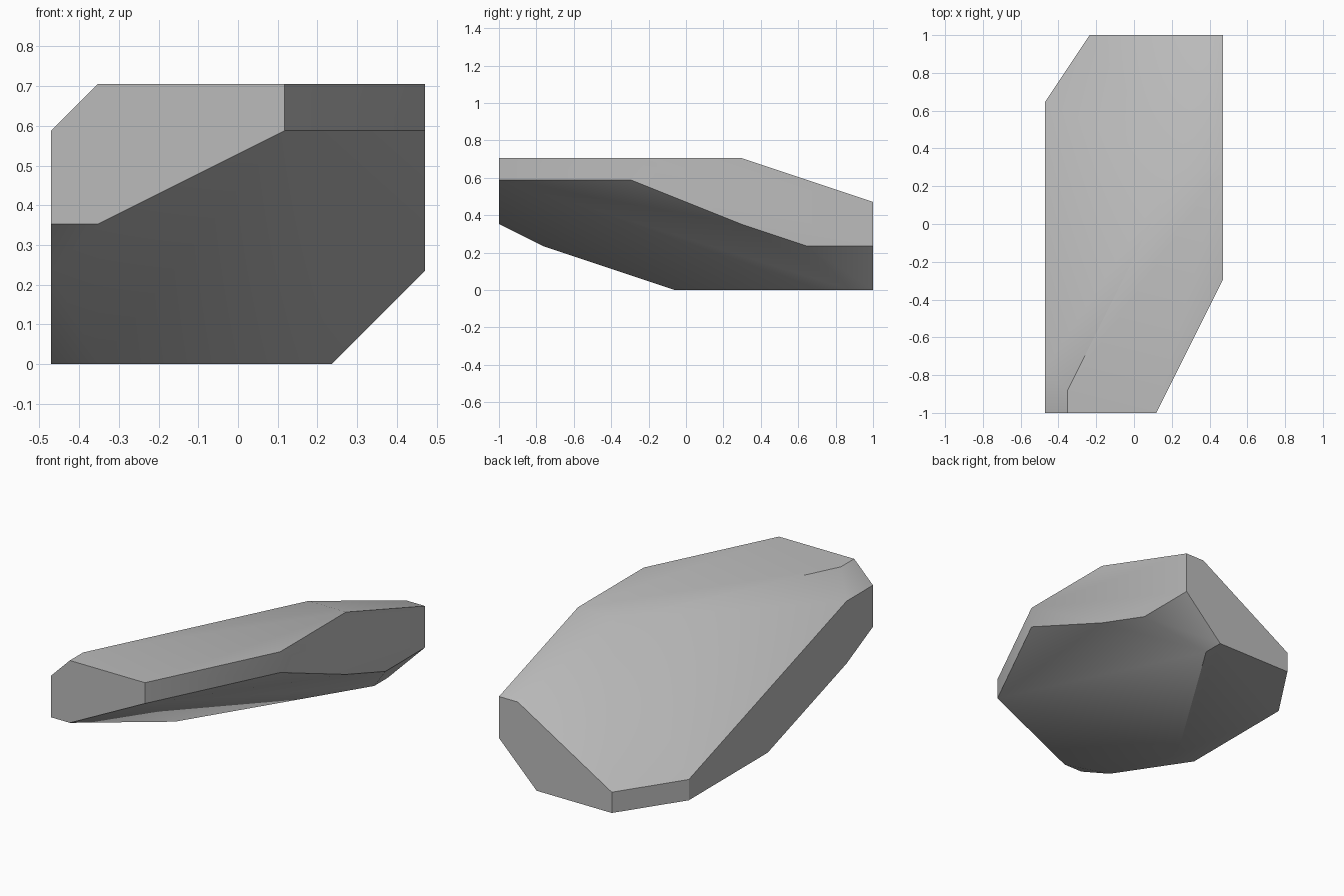
import bpy
import bmesh
import math
from mathutils import Vector

# Remove the default object
default_object = bpy.data.objects.get("Cube")
if default_object:
    bpy.data.objects.remove(default_object, do_unlink=True)

# The stone is chiselled on a regular grid; seventeen steps span its length
STEP = 2 / 17

# Plan corners (x, y) of the stone at each height, in grid steps
underside = [(2, 8.5), (-2, 8.5), (-4, 5.5), (-4, -.5), (-3, -.5), (2, 7.5)]
back_rim = [(-2, 8.5), (-4, 5.5)]
lower_bevel = [(4, 8.5), (4, 5.5), (-4, -6.5)]
front_lip = [(4, 2.5), (-3, -8.5), (-4, -8.5)]
back_ridge = [(4, 8.5), (3, 8.5)]
shoulder = [(-4, -8.5), (-4, -6.5), (4, -2.5), (1, -8.5)]
crown = [(-3, -8.5), (-3, -7.5), (1, -8.5), (4, -2.5), (4, 2.5), (2, 2.5)]
levels = [underside, back_rim, lower_bevel, front_lip, back_ridge, shoulder, crown]


def make_material(name, colour):
    """Flat material with matching viewport and render colour."""
    material = bpy.data.materials.new(name)
    material.use_nodes = True
    material.diffuse_color = colour
    shader = next(n for n in material.node_tree.nodes if n.type == 'BSDF_PRINCIPLED')
    shader.inputs["Base Color"].default_value = colour
    return material


def make_hull(name, levels, material):
    """Wrap the corners of all levels in one convex solid."""
    bm = bmesh.new()
    for height, corners in enumerate(levels):
        for x, y in corners:
            bm.verts.new(Vector((x, y, height)) * STEP)
    bmesh.ops.convex_hull(bm, input=bm.verts)
    # Merge coplanar triangles into clean facets
    bmesh.ops.dissolve_limit(bm, angle_limit=math.radians(0.5),
                             verts=bm.verts, edges=bm.edges)
    bmesh.ops.recalc_face_normals(bm, faces=bm.faces)
    mesh = bpy.data.meshes.new(name)
    bm.to_mesh(mesh)
    bm.free()
    mesh.materials.append(material)
    obj = bpy.data.objects.new(name, mesh)
    bpy.context.collection.objects.link(obj)
    return obj


# Stone body, soft across shallow facets and crisp on steep edges
rock = make_hull("rock", levels, make_material("stone grey", (0.5, 0.5, 0.5, 1)))
bpy.ops.object.select_all(action='DESELECT')
rock.select_set(True)
bpy.context.view_layer.objects.active = rock
bpy.ops.object.shade_smooth_by_angle(angle=math.radians(30))
